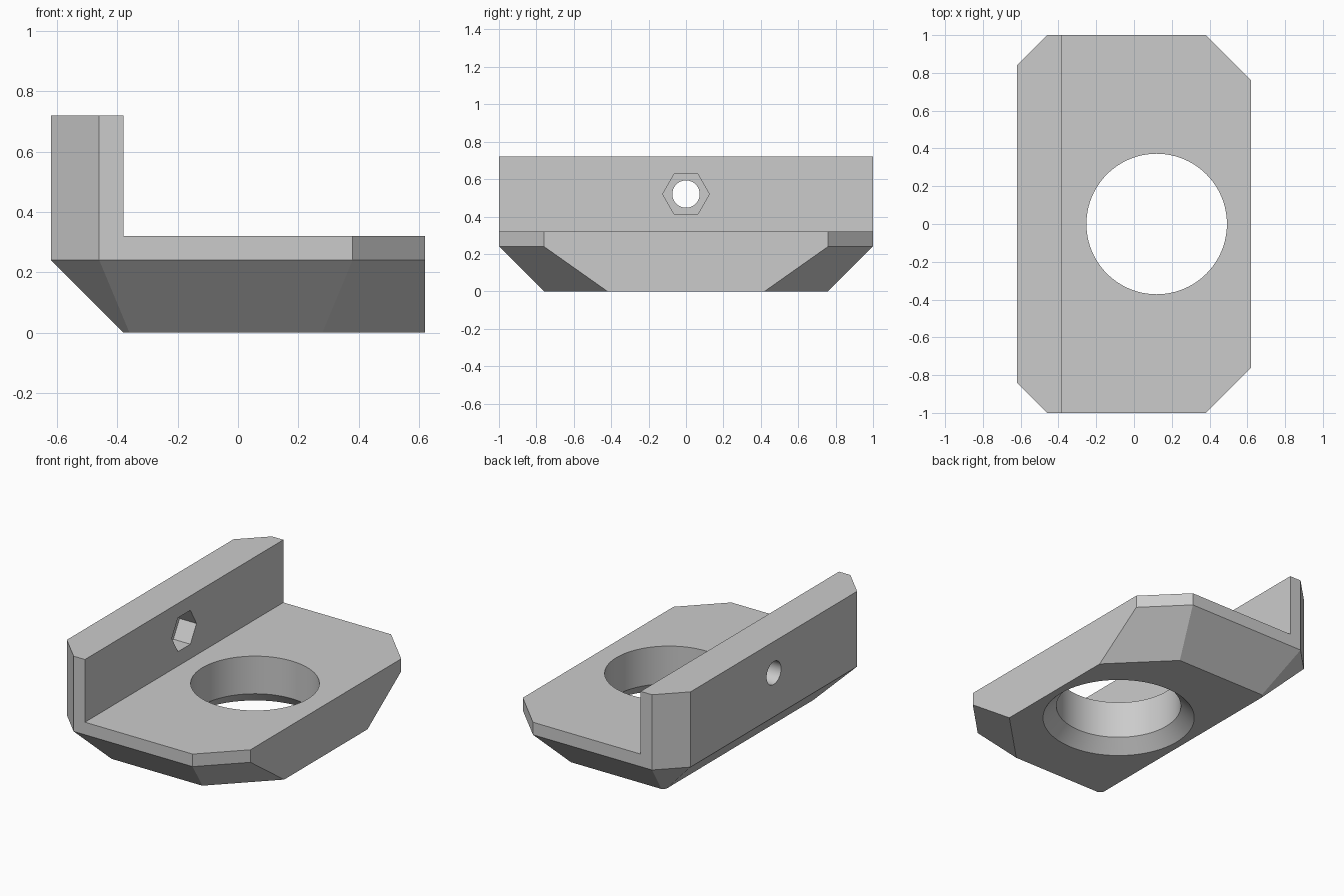
import bpy, bmesh, math
from mathutils import Matrix, Vector

cube = bpy.data.objects.get("Cube")
if cube:
    bpy.data.objects.remove(cube, do_unlink=True)

grey = bpy.data.materials.new("plain grey")
grey.use_nodes = True
COLOUR = (0.6, 0.6, 0.6, 1)
grey.diffuse_color = COLOUR
grey.node_tree.nodes["Principled BSDF"].inputs["Base Color"].default_value = COLOUR


def loft(name, rings):
    """Closed solid skinned through matching rings of points."""
    bm = bmesh.new()
    loops = [[bm.verts.new(p) for p in ring] for ring in rings]
    for a, b in zip(loops, loops[1:]):
        n = len(a)
        for i in range(n):
            bm.faces.new((a[i], a[(i + 1) % n], b[(i + 1) % n], b[i]))
    bm.faces.new(loops[0])
    bm.faces.new(loops[-1])
    bmesh.ops.recalc_face_normals(bm, faces=bm.faces)
    mesh = bpy.data.meshes.new(name)
    bm.to_mesh(mesh)
    bm.free()
    mesh.materials.append(grey)
    obj = bpy.data.objects.new(name, mesh)
    bpy.context.collection.objects.link(obj)
    return obj


def turned(name, profile, sides, place):
    """Solid of revolution from (radius, height) pairs."""
    step = math.tau / sides
    return loft(name, [[place @ Vector((r * math.cos(i * step), r * math.sin(i * step), h))
                        for i in range(sides)] for r, h in profile])


def outline(half, z):
    """Outline mirrored across y = 0."""
    return [(x, y, z) for x, y in half] + [(x, -y, z) for x, y in reversed(half)]


# Body: chamfered block that tapers toward its underside
foot = [(0.62, 0.42), (0.28, 0.76), (-0.36, 0.76), (-0.38, 0.74)]
full = [(0.62, 0.76), (0.38, 1), (-0.46, 1), (-0.62, 0.84)]
body = loft("angle_bracket", [outline(foot, 0), outline(full, 0.24), outline(full, 0.72)])

# Space above the plate, leaving the upright wall
space = [(0.8, 1.2), (-0.38, 1.2)]
cutters = [loft("space_cutter", [outline(space, 0.32), outline(space, 1)])]

# Large hole with a flared lower rim
cutters.append(turned("hole_cutter", [(0.472, -0.02), (0.372, 0.08), (0.372, 0.5)],
                      96, Matrix.Translation((0.12, 0, 0))))

# Bolt hole and hexagonal nut recess through the wall
along_x = Matrix.Translation((-0.5, 0, 0.52)) @ Matrix.Rotation(math.pi / 2, 4, "Y")
hexagon = along_x @ Matrix.Rotation(math.pi / 2, 4, "Z")
cutters.append(turned("nut_cutter", [(0.125, 0), (0.125, 0.2)], 6, hexagon))
cutters.append(turned("bolt_cutter", [(0.073, -0.3), (0.073, 0.15)], 48, along_x))

for cutter in cutters:
    cutter.hide_render = True
    cut = body.modifiers.new(cutter.name, "BOOLEAN")
    cut.operation = "DIFFERENCE"
    cut.solver = "EXACT"
    cut.object = cutter

# Bake the cuts and drop the cutters
bpy.context.view_layer.update()
graph = bpy.context.evaluated_depsgraph_get()
result = bpy.data.meshes.new_from_object(body.evaluated_get(graph))
body.modifiers.clear()
body.data = result
for cutter in cutters:
    bpy.data.objects.remove(cutter, do_unlink=True)

# Smooth the round holes, keeping edges sharp
bpy.ops.object.select_all(action="DESELECT")
body.select_set(True)
bpy.context.view_layer.objects.active = body
bpy.ops.object.shade_smooth_by_angle(angle=math.radians(20))
